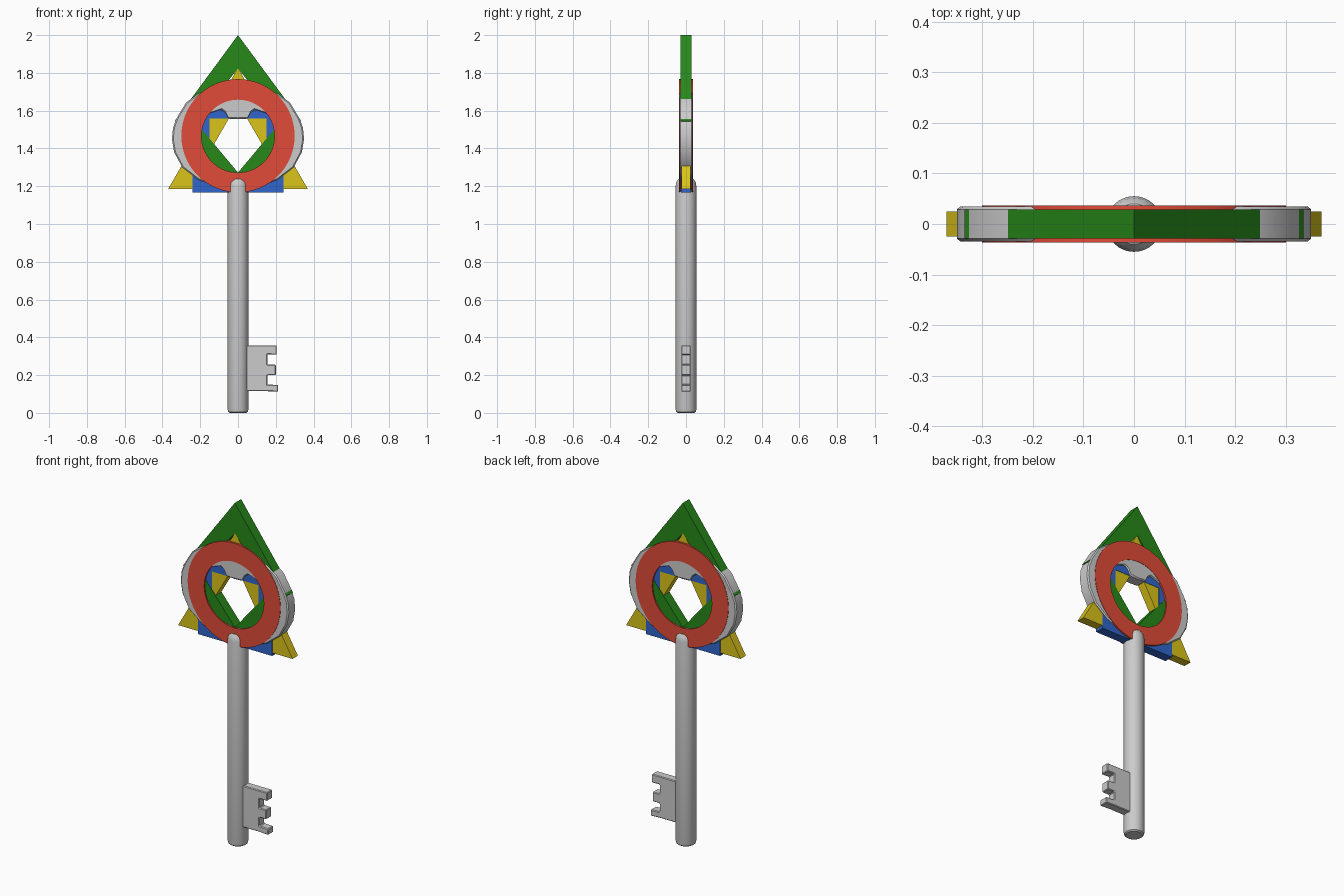
import bpy, bmesh, math

if "Cube" in bpy.data.objects:
    bpy.data.objects.remove(bpy.data.objects["Cube"])


def finish(bm, name, color=None, bevel=0, smooth=False):
    bmesh.ops.recalc_face_normals(bm, faces=bm.faces)
    me = bpy.data.meshes.new(name)
    bm.to_mesh(me)
    bm.free()
    ob = bpy.data.objects.new(name, me)
    bpy.context.collection.objects.link(ob)
    if color:
        mat = bpy.data.materials.new(name + "_colour")
        mat.diffuse_color = (*color, 1)
        mat.use_nodes = True
        mat.node_tree.nodes["Principled BSDF"].inputs["Base Color"].default_value = mat.diffuse_color
        me.materials.append(mat)
    if bevel:
        mod = ob.modifiers.new("bevel", 'BEVEL')
        mod.width = bevel
        mod.segments = 1
        mod.limit_method = 'ANGLE'
        mod.angle_limit = math.radians(50)
    if smooth:
        bpy.ops.object.select_all(action='DESELECT')
        ob.select_set(True)
        bpy.context.view_layer.objects.active = ob
        bpy.ops.object.shade_smooth_by_angle(angle=math.radians(35))
    return ob


def frame(name, outer, inner, half, **kw):
    """Flat plate with a hole: outer and inner outlines (x, z) of equal length."""
    bm = bmesh.new()
    loops = [[bm.verts.new((x, y, z)) for x, z in pts]
             for pts, y in ((outer, -half), (outer, half), (inner, half), (inner, -half))]
    n = len(outer)
    for k in range(4):
        a, b = loops[k], loops[(k + 1) % 4]
        for i in range(n):
            j = (i + 1) % n
            bm.faces.new((a[i], a[j], b[j], b[i]))
    return finish(bm, name, **kw)


def circle(r, z, n=64):
    return [(r * math.sin(2 * math.pi * i / n), z + r * math.cos(2 * math.pi * i / n)) for i in range(n)]


def mirrored(half):
    return half + [(-x, z) for x, z in half[-2:0:-1]]


def box(x, z0, z1):
    return [(-x, z0), (x, z0), (x, z1), (-x, z1)]


# round shaft, lathed from a profile
profile = [(0.044, 0), (0.052, 0.006), (0.055, 0.018), (0.055, 1.2),
           (0.051, 1.222), (0.04, 1.237), (0.02, 1.243)]
bm = bmesh.new()
N = 32
rings = [[bm.verts.new((r * math.cos(2 * math.pi * i / N), r * math.sin(2 * math.pi * i / N), z))
          for i in range(N)] for r, z in profile]
for a, b in zip(rings, rings[1:]):
    for i in range(N):
        bm.faces.new((a[i], a[(i + 1) % N], b[(i + 1) % N], b[i]))
bm.faces.new(rings[0])
bm.faces.new(rings[-1])
finish(bm, "shaft", smooth=True)

# toothed bit
teeth = [(0.03, 0.115), (0.15, 0.115), (0.213, 0.112), (0.213, 0.148), (0.155, 0.15),
         (0.155, 0.2), (0.2, 0.2), (0.2, 0.255), (0.155, 0.255), (0.155, 0.31),
         (0.205, 0.308), (0.205, 0.358), (0.03, 0.358)]
bm = bmesh.new()
face = bm.faces.new([bm.verts.new((x, -0.025, z)) for x, z in teeth])
new = bmesh.ops.extrude_face_region(bm, geom=[face])["geom"]
for v in new:
    if isinstance(v, bmesh.types.BMVert):
        v.co.y = 0.025
finish(bm, "toothed_bit", bevel=0.004)

# red ring
frame("round_frame", circle(0.3, 1.467), circle(0.193, 1.465), 0.037,
      color=(0.75, 0.07, 0.04), smooth=True)

# grey heart-shaped frame
heart_out = [(0, 1.67), (0.06, 1.7), (0.14, 1.712), (0.21, 1.69), (0.275, 1.643), (0.325, 1.56),
             (0.344, 1.51), (0.35, 1.45), (0.338, 1.38), (0.295, 1.3), (0.21, 1.235), (0.1, 1.192), (0, 1.17)]
heart_in = [(0, 1.555), (0.05, 1.557), (0.065, 1.588), (0.09, 1.607), (0.14, 1.59), (0.2, 1.565),
            (0.24, 1.51), (0.255, 1.45), (0.24, 1.38), (0.2, 1.34), (0.15, 1.31), (0.08, 1.285), (0, 1.27)]
frame("heart_frame", mirrored(heart_out), mirrored(heart_in), 0.035, bevel=0.008, smooth=True)

# green diamond
frame("diamond_frame", mirrored([(0, 2.0), (0.335, 1.545), (0, 1.14)]),
      mirrored([(0, 1.822), (0.228, 1.545), (0, 1.272)]), 0.029, color=(0.02, 0.25, 0.01))

# blue square
frame("square_frame", box(0.24, 1.168, 1.65), box(0.15, 1.26, 1.558), 0.027, color=(0.03, 0.13, 0.6))

# yellow triangle
frame("triangle_frame", [(-0.37, 1.185), (0.37, 1.185), (0, 1.826)],
      [(-0.215, 1.27), (0.215, 1.27), (0, 1.642)], 0.025, color=(0.7, 0.55, 0.01))
